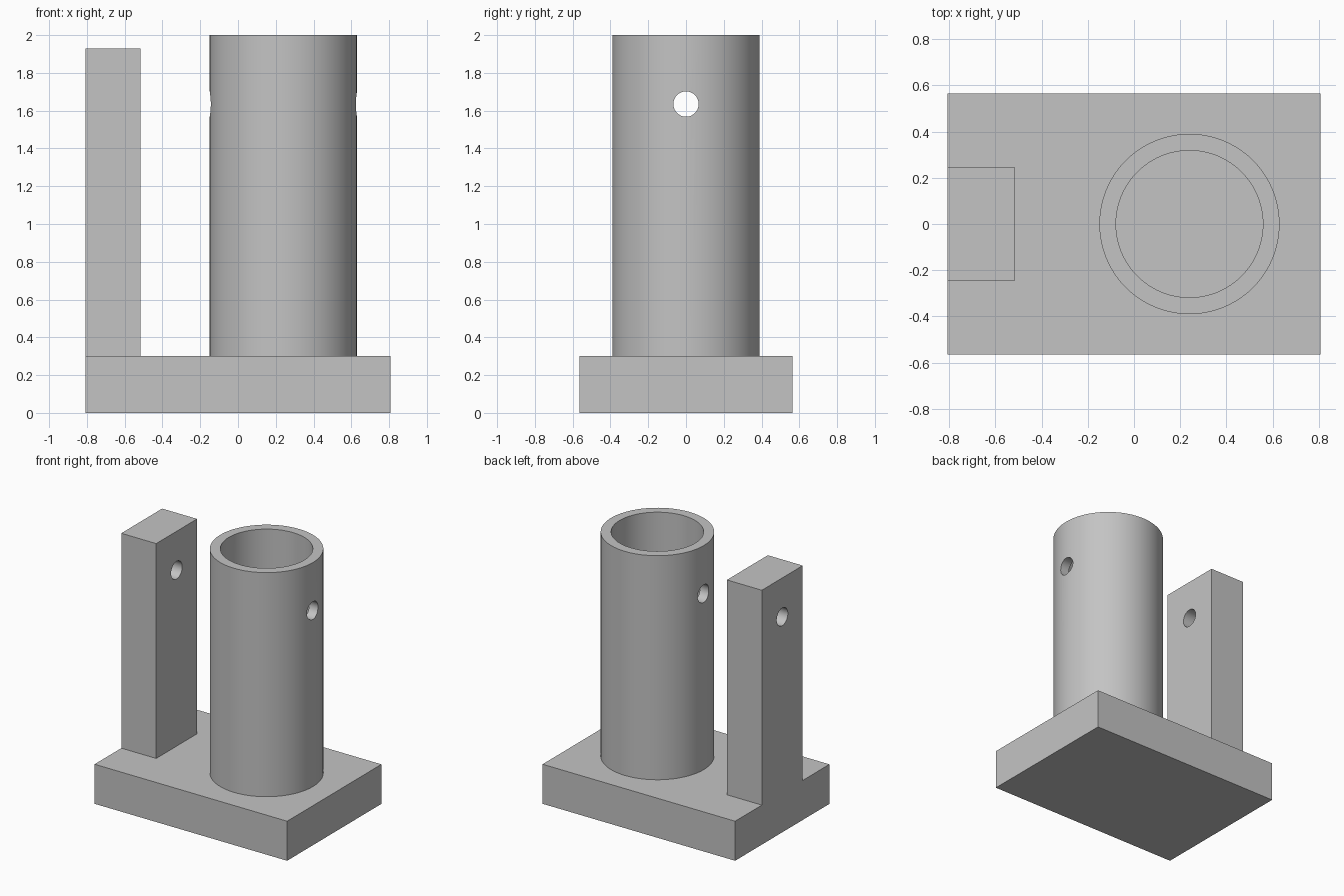
import bpy
import math

cube = bpy.data.objects.get("Cube")
if cube:
    bpy.data.objects.remove(cube, do_unlink=True)

BASE_TOP = 0.3
HOLE_Z = 1.635
TUBE_X = 0.24

grey = bpy.data.materials.new("plain grey")
grey.use_nodes = True
colour = (0.55, 0.55, 0.55, 1)
grey.diffuse_color = colour
grey.node_tree.nodes["Principled BSDF"].inputs["Base Color"].default_value = colour


def box(name, x0, x1, half_y, z0, z1):
    bpy.ops.mesh.primitive_cube_add(size=1, location=((x0 + x1) / 2, 0, (z0 + z1) / 2))
    ob = bpy.context.object
    ob.name = name
    ob.scale = (x1 - x0, 2 * half_y, z1 - z0)
    bpy.ops.object.transform_apply(location=False, rotation=False, scale=True)
    ob.data.materials.append(grey)
    return ob


def cylinder(name, radius, z0, z1, sides):
    bpy.ops.mesh.primitive_cylinder_add(vertices=sides, radius=radius, depth=z1 - z0,
                                        location=(TUBE_X, 0, (z0 + z1) / 2))
    ob = bpy.context.object
    ob.name = name
    ob.data.materials.append(grey)
    return ob


def cut(target, cutter):
    mod = target.modifiers.new("cut", "BOOLEAN")
    mod.operation = "DIFFERENCE"
    mod.solver = "EXACT"
    mod.object = cutter
    bpy.context.view_layer.objects.active = target
    bpy.ops.object.modifier_apply(modifier=mod.name)


# Base slab, upright post and tube
base = box("base", -0.808, 0.808, 0.565, 0, BASE_TOP)
post = box("post", -0.808, -0.515, 0.245, BASE_TOP, 1.93)
tube = cylinder("tube", 0.39, BASE_TOP, 2, 96)

# Bore of the tube, open right down to the base
bore = cylinder("bore_cutter", 0.318, BASE_TOP - 0.1, 2.1, 96)
cut(tube, bore)

# Pin hole running through the post and both tube walls
bpy.ops.mesh.primitive_cylinder_add(vertices=48, radius=0.067, depth=3,
                                    location=(0, 0, HOLE_Z),
                                    rotation=(0, math.pi / 2, 0))
pin = bpy.context.object
pin.name = "pin_hole_cutter"
for part in (post, tube):
    cut(part, pin)

for cutter in (bore, pin):
    bpy.data.objects.remove(cutter, do_unlink=True)

# Smooth the round walls, keep the edges crisp
for part in (post, tube):
    bpy.ops.object.select_all(action="DESELECT")
    part.select_set(True)
    bpy.context.view_layer.objects.active = part
    bpy.ops.object.shade_smooth_by_angle(angle=math.radians(30))
